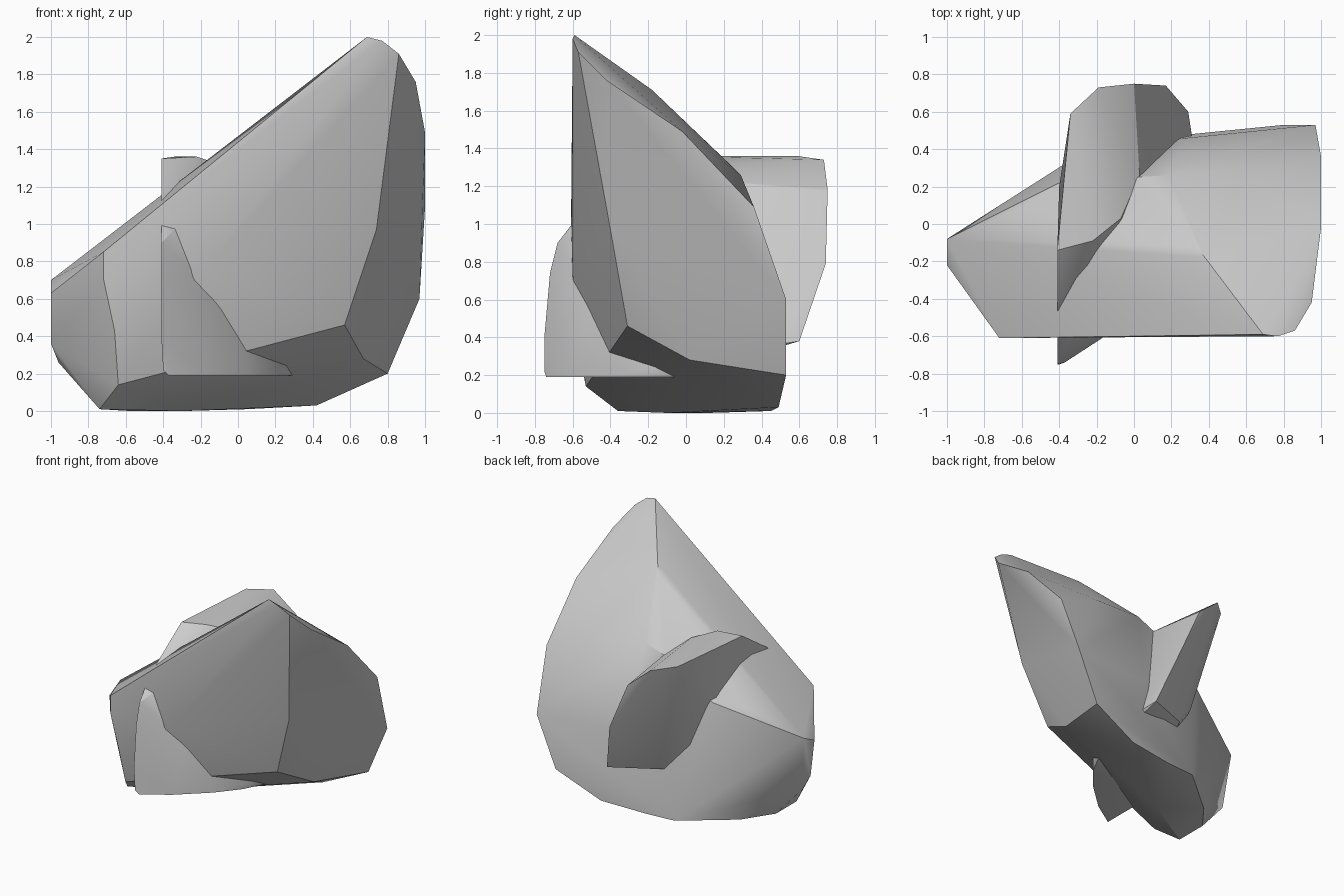
import bpy
import bmesh
import math
from mathutils import Vector

# Remove the default cube only
default_cube = bpy.data.objects.get("Cube")
if default_cube is not None:
    bpy.data.objects.remove(default_cube, do_unlink=True)

# Single stone colour
stone = bpy.data.materials.new("stone_grey")
stone.use_nodes = True
stone_colour = (0.6, 0.6, 0.6, 1)
stone.diffuse_color = stone_colour
stone.node_tree.nodes["Principled BSDF"].inputs["Base Color"].default_value = stone_colour


def faceted_stone(name, crease_angle, *outlines):
    """Wrap a convex skin around a few outline loops and shade it by angle."""
    bm = bmesh.new()
    for outline in outlines:
        for point in outline:
            bm.verts.new(Vector(point))
    bmesh.ops.convex_hull(bm, input=list(bm.verts))
    # Drop any points that ended up inside the skin
    loose = [v for v in bm.verts if not v.link_faces]
    bmesh.ops.delete(bm, geom=loose, context="VERTS")
    # Merge triangles that are nearly flat with each other
    bmesh.ops.dissolve_limit(bm, angle_limit=math.radians(1.5),
                             verts=list(bm.verts), edges=list(bm.edges))
    bmesh.ops.recalc_face_normals(bm, faces=list(bm.faces))
    mesh = bpy.data.meshes.new(name)
    bm.to_mesh(mesh)
    bm.free()
    mesh.materials.append(stone)
    stone_object = bpy.data.objects.new(name, mesh)
    bpy.context.collection.objects.link(stone_object)

    # Soft facets with crisp main edges
    bpy.ops.object.select_all(action="DESELECT")
    stone_object.select_set(True)
    bpy.context.view_layer.objects.active = stone_object
    bpy.ops.object.shade_smooth_by_angle(angle=math.radians(crease_angle))


# Large stone: leaning peak, right flank, top ridge, left nose and base
peak = [(.69, -.59, 2), (.77, -.6, 1.98), (.86, -.57, 1.91),
        (.95, -.42, 1.76), (.33, -.12, 1.65), (.38, -.18, 1.71)]
right_flank = [(.74, -.4, .97), (.57, -.31, .46), (.67, .02, .28),
               (.8, .53, .2), (.97, .53, .6), (1, .36, 1.09), (1, -.02, 1.49)]
ridge = [(.6, .29, 1.26), (.18, .26, 1.29), (0, .25, 1.22), (-.4, .22, .94),
         (-.57, .09, .91), (.28, .46, .6)]
left_nose = [(-1, -.08, .7), (-1, -.22, .63), (-1, -.17, .36), (-.96, -.13, .26),
             (-.72, -.61, .85), (-.72, -.61, .71), (-.66, -.59, .43), (-.2, -.6, .74)]
base = [(-.64, -.53, .14), (-.74, -.36, .01), (-.74, -.1, .01), (-.57, .12, 0),
        (-.2, .43, .01), (.05, .45, .01), (.42, .49, .03), (-.3, -.1, 0)]
faceted_stone("large_stone", 32, peak, right_flank, ridge, left_nose, base)

# Crossing slab: front edge, foot, curved front face, back wing and underside
front_edge = [(-.41, -.14, 1.35), (-.41, -.45, 1.14), (-.41, -.61, .99),
              (-.41, -.68, .9), (-.41, -.72, .74), (-.41, -.75, .4)]
foot = [(-.4, -.75, .22), (-.37, -.74, .19), (-.17, -.61, .19),
        (.06, -.4, .19), (.2, -.23, .19), (.3, -.04, .19), (-.37, -.3, .19)]
front_face = [(-.33, -.6, .98), (-.25, -.6, .76), (-.1, -.52, .55),
              (.04, -.41, .33), (.18, -.25, .27), (.27, -.15, .25)]
back_wing = [(-.22, -.09, 1.36), (-.07, .03, 1.31), (.03, .26, 1.22),
             (-.34, .59, 1.36), (-.19, .73, 1.34), (0, .75, 1.18),
             (.17, .74, .79), (.29, .6, .38), (.31, .47, .36)]
underside = [(-.06, .45, .4), (-.25, .35, .62), (-.4, .2, 1)]
faceted_stone("crossing_slab", 26, front_edge, foot, front_face, back_wing, underside)
